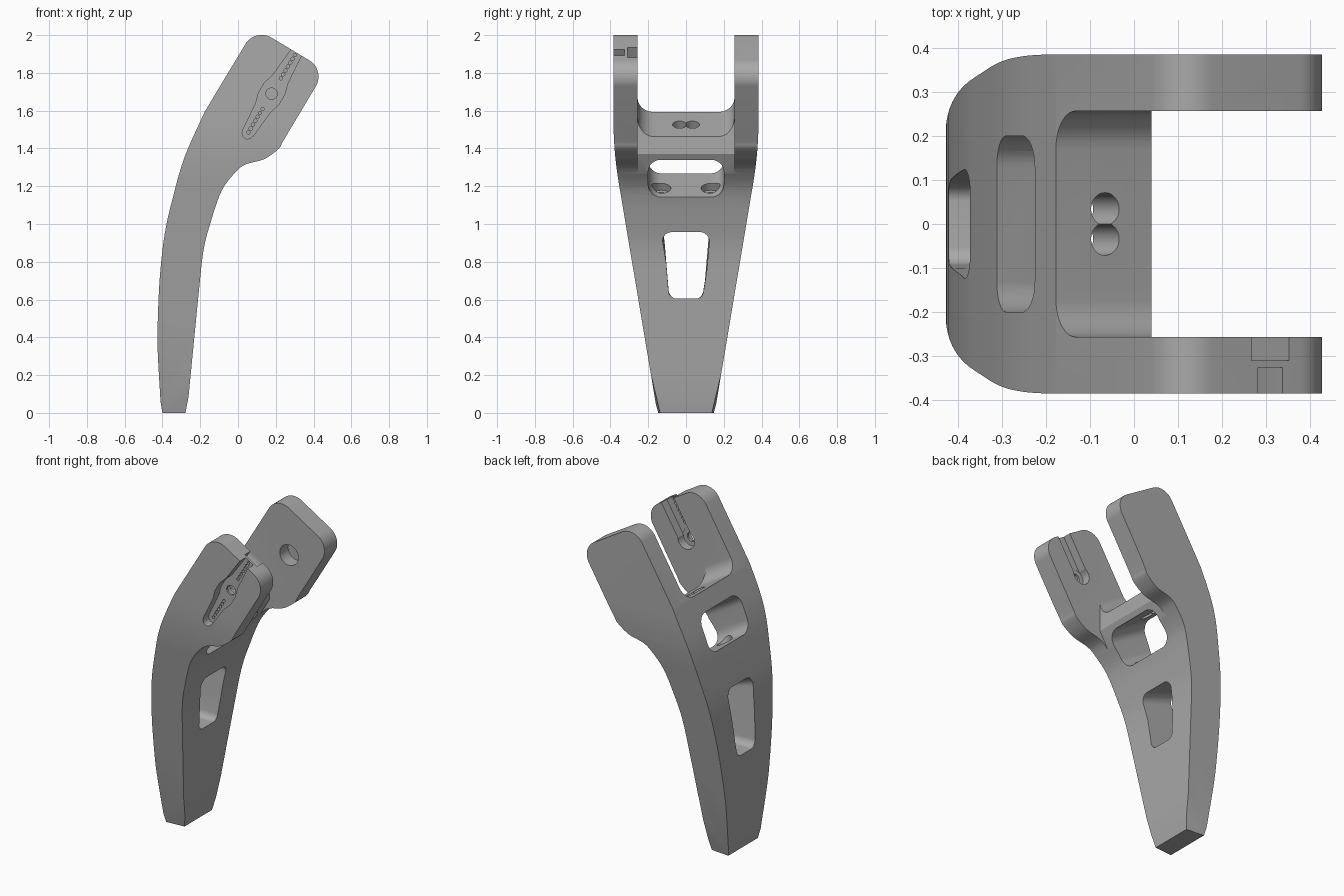
import bpy, bmesh, math
from mathutils import Vector as V

cube = bpy.data.objects.get("Cube")
if cube:
    bpy.data.objects.remove(cube, do_unlink=True)

X, Y, Z = V((1, 0, 0)), V((0, 1, 0)), V((0, 0, 1))
ZERO = V((0, 0, 0))
tilt = math.radians(31)
A = V((math.sin(tilt), 0, math.cos(tilt)))    # along the fork arms
T = V((math.cos(tilt), 0, -math.sin(tilt)))   # across the fork arms
HEAD = V((-0.177, 0, 1.593))                  # back corner of the fork floor
HUB = V((0.178, 0, 1.69))                     # pivot of the fork

grey = bpy.data.materials.new("plain_grey")
grey.use_nodes = True
grey.diffuse_color = (0.4, 0.4, 0.4, 1)
grey.node_tree.nodes["Principled BSDF"].inputs["Base Color"].default_value = (0.4, 0.4, 0.4, 1)


def rounded(points, steps=8):
    """Polygon from (u, v, radius) corners."""
    out = []
    for i, (u, v, r) in enumerate(points):
        p = V((u, v))
        if not r:
            out.append(p)
            continue
        a = (V(points[i - 1][:2]) - p).normalized()
        b = (V(points[(i + 1) % len(points)][:2]) - p).normalized()
        half = math.acos(max(-1, min(1, a.dot(b)))) / 2
        centre = p + (a + b).normalized() * (r / math.sin(half))
        start = p + a * (r / math.tan(half)) - centre
        end = p + b * (r / math.tan(half)) - centre
        for k in range(steps + 1):
            out.append(centre + start.lerp(end, k / steps).normalized() * r)
    return out


def smooth(points, steps=5):
    """Smooth curve through the points."""
    p = [V(q) for q in points]
    p = [2 * p[0] - p[1]] + p + [2 * p[-1] - p[-2]]
    out = []
    for a, b, c, d in zip(p, p[1:], p[2:], p[3:]):
        for k in range(steps):
            t = k / steps
            out.append(b + (c - a) * t / 2 + (2 * a - 5 * b + 4 * c - d) * t * t / 2
                       + (3 * b - a - 3 * c + d) * t ** 3 / 2)
    return out + [p[-2]]


def circle(r, u=0, v=0, n=32):
    return [V((u + r * math.cos(k * math.tau / n), v + r * math.sin(k * math.tau / n))) for k in range(n)]


def prism(name, shapes, frame, d0, d1):
    """Extrude flat shapes along the last axis of the frame."""
    o, u, v, n = frame
    bm = bmesh.new()
    for pts in shapes:
        rings = [[bm.verts.new(o + u * p[0] + v * p[1] + n * d) for p in pts] for d in (d0, d1)]
        bm.faces.new(rings[0])
        bm.faces.new(rings[1][::-1])
        for i in range(len(pts)):
            bm.faces.new((rings[0][i - 1], rings[0][i], rings[1][i], rings[1][i - 1]))
    bmesh.ops.recalc_face_normals(bm, faces=bm.faces)
    mesh = bpy.data.meshes.new(name)
    bm.to_mesh(mesh)
    bm.free()
    ob = bpy.data.objects.new(name, mesh)
    bpy.context.collection.objects.link(ob)
    return ob


def carve(cutter, operation='DIFFERENCE'):
    """Cut the leg with a helper, then remove the helper."""
    mod = leg.modifiers.new(cutter.name, 'BOOLEAN')
    mod.operation, mod.solver, mod.object = operation, 'EXACT', cutter
    bpy.context.view_layer.objects.active = leg
    bpy.ops.object.modifier_apply(modifier=mod.name)
    bpy.data.objects.remove(cutter, do_unlink=True)


# Side profile: curved leg with a rounded, tilted head
corners = rounded([(0, 0, 0), (0, 0.52, 0.1), (0.435, 0.52, 0.1), (0.435, 0, 0)], 12)[1:-1]
head = [V((p.x, p.z)) for p in (HEAD + T * c[0] + A * c[1] for c in corners)]
back = smooth([(-0.41, 0.058), (-0.424, 0.3), (-0.426, 0.44), (-0.415, 0.704), (-0.389, 0.942),
               (-0.347, 1.132), (-0.283, 1.354), (-0.177, 1.593)])
belly = smooth([(0.235, 1.432), (0.214, 1.397), (0.14, 1.344), (0.045, 1.317), (-0.008, 1.28),
                (-0.087, 1.175), (-0.146, 1.005), (-0.183, 0.857), (-0.209, 0.624), (-0.262, 0.085)])
leg = prism("fork_leg", [[(-0.4, 0)] + back + head + belly + [(-0.278, 0)]],
            (ZERO, X, Z, Y), -0.5, 0.5)
leg.data.materials.append(grey)

# Tapered width
carve(prism("width", [rounded([(-0.135, -0.1, 0), (0.135, -0.1, 0), (0.384, 1.385, 2), (0.384, 2.2, 0),
                               (-0.384, 2.2, 0), (-0.384, 1.385, 2)])], (ZERO, Y, Z, X), -0.6, 0.6), 'INTERSECT')

# Chamfered foot sides
for s in (1, -1):
    out = V((0.08, s, -0.25)).normalized()
    u = Z.cross(out).normalized()
    carve(prism("foot_chamfer", [[(-0.4, -0.4), (0.4, -0.4), (0.4, 0.4), (-0.4, 0.4)]],
                (V((-0.25, s * 0.185, 0.2)), u, out.cross(u), out), 0, 0.3))

# Gap between the fork arms
across = (HEAD, Y, A, T)
carve(prism("fork_gap", [rounded([(-0.256, 1, 0), (-0.256, 0, 0.085), (0.256, 0, 0.085), (0.256, 1, 0)])],
            across, -0.5, 1))
carve(prism("bridge_front", [[(0.04, 1.7), (0.04, 1.37), (-0.03, 1.25), (0.1, 1.0), (0.9, 1.2), (0.9, 2.3), (0.4, 2.3)]],
            (ZERO, X, Z, Y), -0.256, 0.256))

# Upper window through the leg
carve(prism("upper_window", [rounded([(-0.2, -0.348, 0.07), (0.2, -0.348, 0.07),
                                      (0.2, -0.114, 0.07), (-0.2, -0.114, 0.07)])], across, -0.5, 1))

# Lower window, its top rising towards the back
lower = prism("lower_window", [rounded([(-0.088, 0.605, 0.04), (0.088, 0.605, 0.04),
                                        (0.13, 0.957, 0.05), (-0.13, 0.957, 0.05)])], (ZERO, Y, Z, X), -0.6, 0.1)
for vert in lower.data.vertices:
    vert.co.z += (vert.co.z - 0.605) * (-0.16 - vert.co.x)
carve(lower)

# Cable holes in the bridge and counterbored screw holes below the window
along = (HEAD, T, Y, A)
for s in (1, -1):
    carve(prism("cable_hole", [circle(0.037, 0.13, s * 0.034)], along, -0.2, 0.1))
    carve(prism("screw_head", [circle(0.05, 0.205, s * 0.13)], along, -0.39, -0.3))
    carve(prism("screw_hole", [circle(0.028, 0.205, s * 0.13)], along, -0.46, -0.35))

# Lever pocket on the outside of the front arm
flat = (HUB, T, A, Y)
edge = [(0.03, 0.4), (0.032, 0.25), (0.045, 0.09), (0.062, 0.03), (0.062, -0.03), (0.045, -0.09), (0.032, -0.24)]
tip = [(0.03 * math.cos(a), -0.245 - 0.03 * math.sin(a)) for a in (0.5, 1.1, 1.57, 2.04, 2.64)]
carve(prism("lever_pocket", [edge + tip + [(-u, v) for u, v in reversed(edge)]], flat, -0.5, -0.325))

# Channel and bearing seat on the inside of the front arm
carve(prism("lever_channel", [[(-0.05, 0), (0.05, 0), (0.05, 0.5), (-0.05, 0.5)]], flat, -0.31, -0.1))
carve(prism("bearing_seat", [circle(0.058)], flat, -0.311, -0.1))

# Row of small lever holes around the spindle hole
holes = [circle(0.009, 0, s * (0.095 + 0.024 * i), 12) for s in (1, -1) for i in range(7)]
carve(prism("lever_holes", holes + [circle(0.03)], flat, -0.36, -0.285))

# Blind pivot hole on the inside of the back arm
carve(prism("pivot_hole", [circle(0.065)], flat, 0.1, 0.34))

# Shading
bpy.ops.object.select_all(action='DESELECT')
leg.select_set(True)
bpy.context.view_layer.objects.active = leg
bpy.ops.object.shade_smooth_by_angle(angle=math.radians(25))
